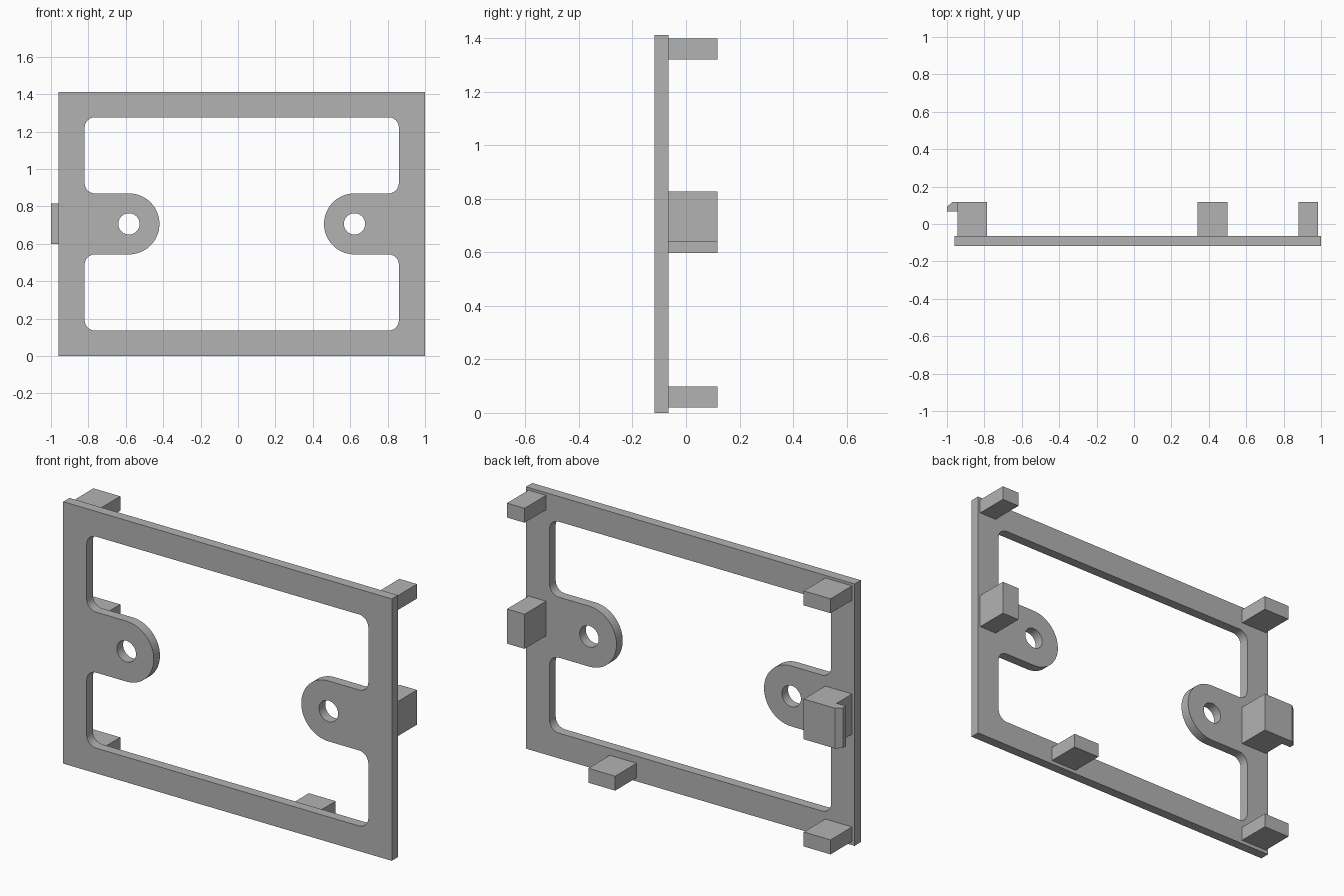
import bpy, bmesh
from math import cos, sin, radians

if "Cube" in bpy.data.objects:
    bpy.data.objects.remove(bpy.data.objects["Cube"])

GREY = bpy.data.materials.new("plain grey")
GREY.use_nodes = True
GREY.diffuse_color = (0.45, 0.45, 0.45, 1)
GREY.node_tree.nodes["Principled BSDF"].inputs["Base Color"].default_value = (0.45, 0.45, 0.45, 1)

CX, CZ = 0.02, 0.706            # middle of the plate
FRONT, BACK, TIP = -0.118, -0.065, 0.118


def arc(cx, cy, r, start, end, steps):
    angles = [radians(start + (end - start) * i / steps) for i in range(steps + 1)]
    return [(cx + r * cos(a), cy + r * sin(a)) for a in angles]


def prism(name, loops, to_3d, shift, smooth=False):
    """Fill the outer loop minus the inner loops, then extrude by shift."""
    bm = bmesh.new()
    edges = []
    for loop in loops:
        verts = [bm.verts.new(to_3d(a, b)) for a, b in loop]
        edges += [bm.edges.new((v, verts[i - 1])) for i, v in enumerate(verts)]
    bmesh.ops.triangle_fill(bm, edges=edges, use_beauty=True)
    out = bmesh.ops.extrude_face_region(bm, geom=bm.faces[:], use_keep_orig=True)
    moved = [g for g in out["geom"] if isinstance(g, bmesh.types.BMVert)]
    bmesh.ops.translate(bm, verts=moved, vec=shift)
    bmesh.ops.recalc_face_normals(bm, faces=bm.faces[:])
    mesh = bpy.data.meshes.new(name)
    bm.to_mesh(mesh)
    bm.free()
    mesh.materials.append(GREY)
    obj = bpy.data.objects.new(name, mesh)
    bpy.context.collection.objects.link(obj)
    if smooth:
        bpy.ops.object.select_all(action='DESELECT')
        obj.select_set(True)
        bpy.context.view_layer.objects.active = obj
        bpy.ops.object.shade_smooth_by_angle(angle=radians(30))
    return obj


def peg(name, x0, x1, z0, z1):
    outline = [(x0, BACK), (x1, BACK), (x1, TIP), (x0, TIP)]
    return prism(name, [outline], lambda x, y: (x, y, z0), (0, 0, z1 - z0))


# Frame plate: one window with a round-ended tab from each side, a hole in each tab
W, H, WIN_W, WIN_H = 0.98, 0.706, 0.84, 0.57
R, TAB_R, TAB_X, HOLE_R = 0.055, 0.163, 0.603, 0.057
quarter = (arc(WIN_W - R, WIN_H - R, R, 90, 0, 8)
           + arc(WIN_W - R, TAB_R + R, R, 0, -90, 8)
           + arc(TAB_X, 0, TAB_R, 90, 180, 16))
half = quarter + [(x, -y) for x, y in reversed(quarter[:-1])]
window = half + [(-x, -y) for x, y in half]
rim = [(-W, -H), (W, -H), (W, H), (-W, H)]
holes = [arc(s * TAB_X, 0, HOLE_R, 0, 360, 32)[:-1] for s in (-1, 1)]
prism("frame_plate", [rim, window] + holes,
      lambda x, z: (CX + x, FRONT, CZ + z), (0, BACK - FRONT, 0), smooth=True)

# Locating pegs on the back
LOW, HIGH = (0.02, 0.098), (1.32, 1.398)
peg("upper_left_peg", 0.88, 0.985, *HIGH)
peg("upper_right_peg", -0.945, -0.785, *HIGH)
peg("lower_left_peg", 0.34, 0.50, *LOW)
peg("lower_right_peg", -0.945, -0.785, *LOW)
peg("middle_left_block", 0.88, 0.985, 0.64, 0.827)

# Clip block with a chamfered hook on the right side
clip = [(-0.785, BACK), (-0.785, TIP), (-0.97, TIP), (-1.0, 0.092),
        (-1.0, 0.066), (-0.945, 0.066), (-0.945, BACK)]
prism("right_clip", [clip], lambda x, y: (x, y, 0.598), (0, 0, 0.217))
